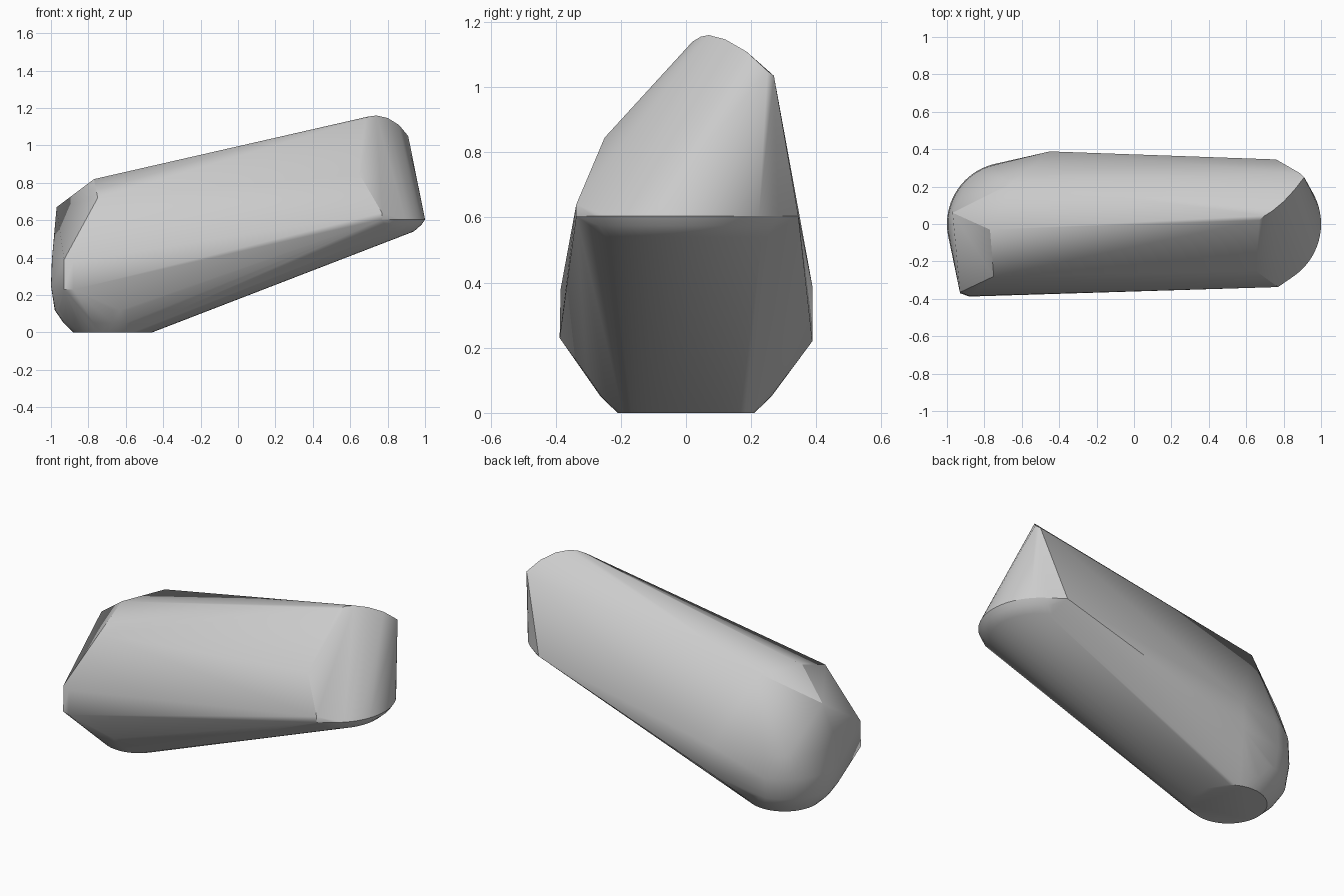
import bpy
import bmesh
from math import cos, sin, radians

cube = bpy.data.objects.get("Cube")
if cube:
    bpy.data.objects.remove(cube, do_unlink=True)


def arc(cx, z, r, start, end, steps):
    """Points along a level arc centred on y = 0."""
    angles = [radians(start + (end - start) * i / steps) for i in range(steps + 1)]
    return [(cx + r * cos(a), r * sin(a), z) for a in angles]


points = []

# Rounded foot: flat disc, bevelled rim, and the round back corner above it
points += arc(-0.67, 0.0, 0.21, 0, 360, 48)
points += arc(-0.67, 0.05, 0.262, 0, 360, 48)
points += arc(-0.67, 0.12, 0.31, 0, 360, 48)
for height, radius in ((0.25, 0.33), (0.39, 0.325)):
    points += arc(-0.67, height, radius, 90, 190, 20)

# Rounded nose: overhanging rim and the softer edge under it
points += arc(0.66, 0.605, 0.34, -72, 72, 28)
points += arc(0.66, 0.575, 0.32, -72, 72, 28)
points += arc(0.66, 0.54, 0.28, -72, 72, 28)

# Curved crest over the nose
points += [(0.67, 0.02, 1.14), (0.70, 0.045, 1.155), (0.74, 0.07, 1.16),
           (0.80, 0.12, 1.147), (0.86, 0.185, 1.11), (0.91, 0.25, 1.05),
           (0.89, 0.27, 1.035)]

# Front face corners
points += [(0.65, -0.25, 0.845), (0.77, -0.337, 0.64), (0.77, -0.337, 0.605),
           (-0.75, -0.28, 0.72), (-0.93, -0.365, 0.39),
           (-0.93, -0.37, 0.23), (-0.88, -0.388, 0.23), (-0.88, -0.385, 0.38)]

# Top and back corners
points += [(-0.77, -0.03, 0.82), (-0.97, 0.06, 0.67), (-0.65, 0.22, 0.83),
           (-0.45, 0.388, 0.22), (-0.45, 0.388, 0.39), (0.76, 0.345, 0.605)]

# Wrap the corner points in one convex skin
bm = bmesh.new()
for p in points:
    bm.verts.new(p)
hull = bmesh.ops.convex_hull(bm, input=bm.verts)
loose = [v for v in bm.verts if not v.link_faces]
bmesh.ops.delete(bm, geom=loose, context='VERTS')
bmesh.ops.dissolve_limit(bm, angle_limit=radians(0.5), verts=bm.verts, edges=bm.edges)
bmesh.ops.recalc_face_normals(bm, faces=bm.faces)
mesh = bpy.data.meshes.new("faceted_body")
bm.to_mesh(mesh)
bm.free()

# Plain grey surface
grey = bpy.data.materials.new("light grey")
grey.use_nodes = True
colour = (0.6, 0.6, 0.6, 1.0)
grey.diffuse_color = colour
grey.node_tree.nodes["Principled BSDF"].inputs["Base Color"].default_value = colour
mesh.materials.append(grey)

body = bpy.data.objects.new("faceted_body", mesh)
bpy.context.collection.objects.link(body)
bpy.ops.object.select_all(action='DESELECT')
body.select_set(True)
bpy.context.view_layer.objects.active = body
bpy.ops.object.shade_smooth_by_angle(angle=radians(30))
